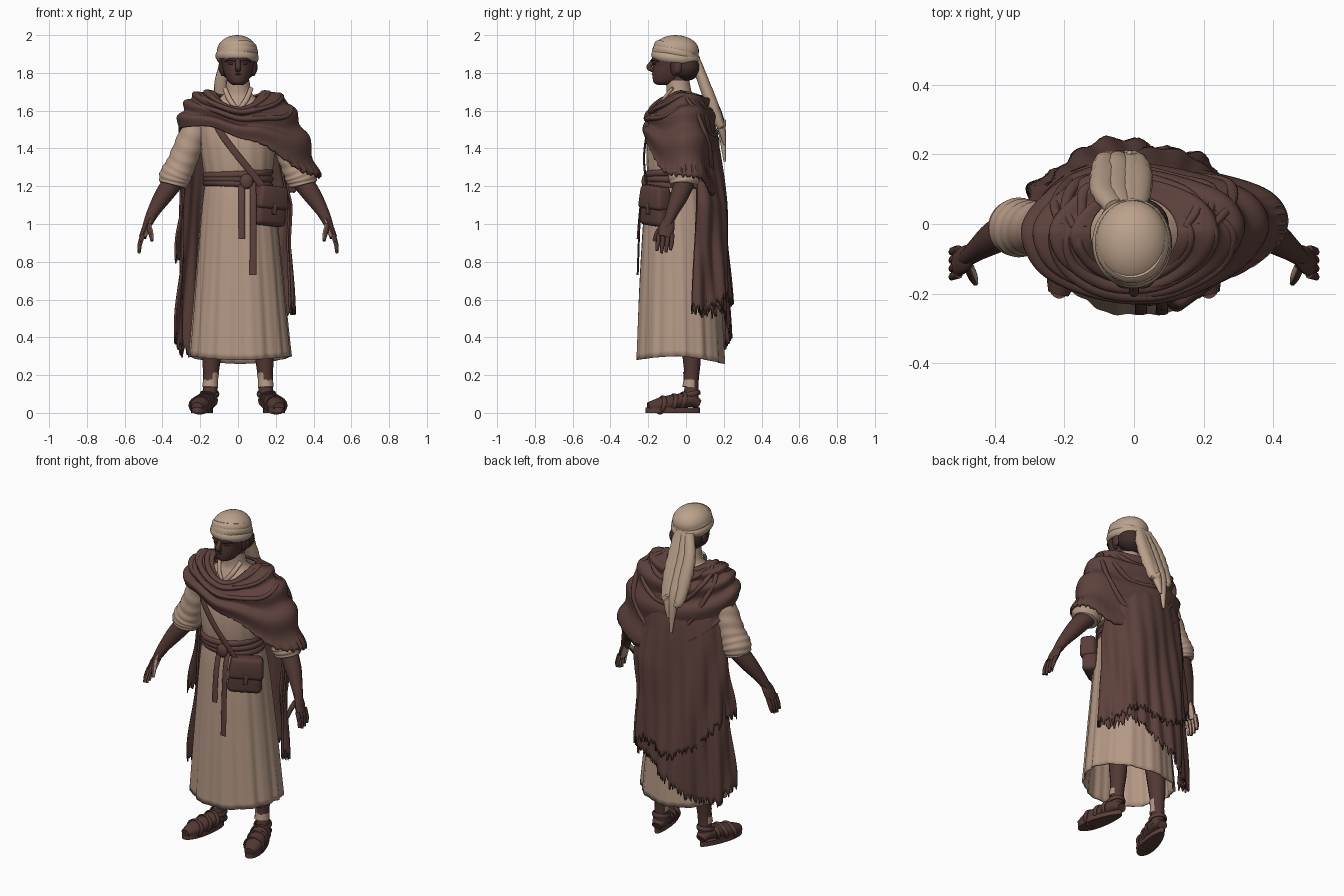
import bpy, bmesh, random
from math import sin, cos, pi, radians
from mathutils import Vector, Matrix

random.seed(4)
if "Cube" in bpy.data.objects:
    bpy.data.objects.remove(bpy.data.objects["Cube"])


def material(name, rgb):
    m = bpy.data.materials.new(name)
    m.use_nodes = True
    m.diffuse_color = (*rgb, 1)
    bsdf = m.node_tree.nodes["Principled BSDF"]
    bsdf.inputs["Base Color"].default_value = (*rgb, 1)
    bsdf.inputs["Roughness"].default_value = 0.9
    return m


LINEN = material("linen", (0.46, 0.315, 0.235))
TURBAN = material("turban_linen", (0.5, 0.36, 0.26))
WOOL = material("brown_wool", (0.11, 0.053, 0.045))
LEATHER = material("leather", (0.1, 0.047, 0.04))
SKIN = material("dark_skin", (0.085, 0.04, 0.034))
HAIR = material("dark_hair", (0.05, 0.027, 0.024))


def finish(name, bm, mat, thick=0):
    mesh = bpy.data.meshes.new(name)
    bmesh.ops.recalc_face_normals(bm, faces=bm.faces)
    bm.to_mesh(mesh)
    bm.free()
    mesh.materials.append(mat)
    ob = bpy.data.objects.new(name, mesh)
    bpy.context.collection.objects.link(ob)
    if thick:
        mod = ob.modifiers.new("Thickness", 'SOLIDIFY')
        mod.thickness, mod.offset = thick, 0
    bpy.ops.object.select_all(action='DESELECT')
    ob.select_set(True)
    bpy.context.view_layer.objects.active = ob
    bpy.ops.object.shade_smooth_by_angle(angle=radians(45))
    return ob


def sheet(name, f, nu, nv, mat, thick=0, cap=False):
    """Grid surface from f(u, v); coinciding borders are welded."""
    bm = bmesh.new()
    rows = [[bm.verts.new(f(i / nu, j / nv)) for i in range(nu + 1)] for j in range(nv + 1)]
    for a, b in zip(rows, rows[1:]):
        for i in range(nu):
            bm.faces.new((a[i], a[i + 1], b[i + 1], b[i]))
    bmesh.ops.remove_doubles(bm, verts=bm.verts, dist=1e-5)
    if cap:
        bmesh.ops.holes_fill(bm, edges=[e for e in bm.edges if e.is_boundary])
    return finish(name, bm, mat, thick)


def spline(p, t, closed=False):
    n = len(p) if closed else len(p) - 1
    i = min(int(t * n), n - 1)
    s = t * n - i
    a, b, c, d = (Vector(p[k % n] if closed else p[max(0, min(k, n))]) for k in range(i - 1, i + 3))
    return b + (c - a) * (s / 2) + (a * 2 - b * 5 + c * 4 - d) * (s * s / 2) + (b * 3 - a - c * 3 + d) * (s ** 3 / 2)


def body(name, keys, mat, fold=lambda a, v: 0, hem=lambda a, v: 0, nu=64, nv=24, x=0, **kw):
    """Upright loft from keys of (z, centre y, x radius, y radius); x shifts the foot."""
    def f(u, v):
        z, cy, rx, ry = spline(keys, v)
        a, g = u * 2 * pi, 1 + fold(u * 2 * pi, v)
        return x * v + rx * g * cos(a), cy + ry * g * sin(a), z + hem(a, v)
    return sheet(name, f, nu, nv, mat, **kw)


def tube(name, pts, mat, flat=1, ref=(0, 1, 0), ripple=0, nu=14, nv=16):
    """Capped tube along points of (x, y, z, radius)."""
    def f(u, v):
        p = spline(pts, v)
        d = (spline(pts, min(1, v + .01)) - spline(pts, max(0, v - .01))).to_3d().normalized()
        side = d.cross(Vector(ref)).normalized()
        r = p[3] * (1 + ripple * sin(v * 50 + 3 * sin(u * 2 * pi)))
        return p.to_3d() + (side * cos(u * 2 * pi) + side.cross(d) * sin(u * 2 * pi) * flat) * r
    return sheet(name, f, nu, nv, mat, cap=True)


def ball(name, c, r, mat, nu=28, nv=16):
    return sheet(name, lambda u, v: Vector((r[0] * sin(pi * v) * cos(2 * pi * u),
                 r[1] * sin(pi * v) * sin(2 * pi * u), r[2] * cos(pi * v))) + Vector(c), nu, nv, mat)


def ring(name, c, rx, ry, r, mat, tilt=(0, 0), tall=1):
    rot = Matrix.Rotation(tilt[0], 3, 'X') @ Matrix.Rotation(tilt[1], 3, 'Y')
    def f(u, v):
        a, b = 2 * pi * u, 2 * pi * v
        k = r * cos(b)
        return rot @ Vector(((rx + k) * cos(a), (ry + k) * sin(a), r * tall * sin(b))) + Vector(c)
    return sheet(name, f, 48, 10, mat)


# Long pleated skirt and bloused tunic top
pleat = lambda a, v: v * (.02 * sin(13 * a + 2 * sin(2 * a)) + .01 * sin(27 * a))
body("skirt", [(1.24, -.055, .165, .14), (1.1, -.045, .19, .172), (.7, -.035, .226, .208), (.28, -.03, .264, .23)],
     LINEN, pleat, lambda a, v: .02 * v * cos(a) ** 2 - .02 * v * max(0, sin(a)), nu=140, x=.012, thick=.008)
body("tunic", [(1.2, -.045, .16, .14), (1.29, -.045, .182, .16), (1.45, -.04, .2, .165), (1.57, -.03, .19, .13),
               (1.65, -.03, .12, .09), (1.69, -.035, .075, .068), (1.76, -.045, .06, .062)],
     LINEN, lambda a, v: .012 * sin(16 * a + 9 * v) * (1 - v), nu=96)
for s in (-1, 1):
    tube("collar_edge", [(s * .07, -.07, 1.72, .012), (s * .045, -.12, 1.66, .014), (0, -.145, 1.6, .01)], LINEN, .6)

# Sash and hanging ends
for i in range(3):
    ring("sash_wrap", (0, -.05, 1.21 + .028 * i), .168, .15, .02, WOOL, (.03 * (i - 1), .05 * (1 - i)))
ball("sash_knot", (.045, -.215, 1.225), (.035, .02, .04), WOOL)
for x, low in ((.02, .92), (.08, .73)):
    tube("sash_end", [(x, -.21, 1.22, .016), (x, -.24, 1.1, .017), (x, -.256, low, .018)], WOOL, .3)

# Head
body("head", [(1.735, -.115, .02, .03), (1.75, -.105, .048, .066), (1.79, -.088, .07, .09), (1.84, -.076, .084, .1),
              (1.89, -.07, .092, .11), (1.94, -.06, .07, .09)], SKIN, cap=True)
tube("neck", [(0, -.045, 1.7, .056), (0, -.05, 1.82, .058)], SKIN)
ball("back_hair", (0, .0, 1.828), (.1, .078, .07), HAIR)
tube("nose", [(0, -.17, 1.872, .012), (0, -.184, 1.85, .013), (0, -.196, 1.829, .014), (0, -.172, 1.815, .014)], SKIN)
tube("lips", [(-.028, -.163, 1.79, .004), (0, -.174, 1.793, .008), (.028, -.163, 1.79, .004)], HAIR, .7, (0, 0, 1))
ball("chin", (0, -.15, 1.76), (.034, .024, .022), SKIN)
for s in (-1, 1):
    tube("brow", [(s * .014, -.178, 1.865, .008), (s * .04, -.172, 1.872, .009), (s * .066, -.146, 1.862, .005)],
         HAIR, .8, (0, 0, 1))
    ball("eye", (s * .036, -.163, 1.85), (.015, .01, .007), HAIR)
    ball("ear", (s * .09, -.045, 1.83), (.013, .024, .034), SKIN)
    ball("sideburn", (s * .082, -.06, 1.835), (.018, .022, .052), HAIR)

# Turban with wound bands and long trailing tail
ball("turban_dome", (-.005, -.055, 1.915), (.106, .124, .085), TURBAN)
for i, (z, tx, ty) in enumerate([(1.884, -.12, .07), (1.897, -.26, -.16), (1.9, -.06, .18), (1.924, -.24, -.08)]):
    ring("turban_band", (-.005, -.055, z), .1 - .003 * i, .115 - .004 * i, .015, TURBAN, (tx, ty), 1.6)
for x, end in ((-.085, 1.5), (-.045, 1.33), (-.005, 1.42), (.012, 1.55)):
    tube("turban_tail", [(x * .6, .045, 1.88, .032), (x, .09, 1.76, .038), (x, .135, 1.64, .042),
                         (x * .9 - .005, .185, 1.52, .03), (x * .5 - .02, .205, end, .008)], TURBAN, .8, ripple=.05)

# Arms, rolled sleeves and hands
for s in (-1, 1):
    side = "left" if s > 0 else "right"
    m = lambda pts: [(s * p[0], *p[1:]) for p in pts]
    tube(side + "_sleeve", m([(.19, -.01, 1.59, .065), (.248, -.01, 1.45, .074), (.3, -.01, 1.32, .077),
                              (.333, -.01, 1.25, .084), (.345, -.012, 1.205, .072)]), LINEN, ripple=.025, nu=28, nv=48)
    tube(side + "_forearm", m([(.33, 0, 1.24, .055), (.395, -.035, 1.15, .048), (.445, -.07, 1.07, .034),
                               (.47, -.09, 1.02, .027), (.488, -.102, .98, .02)]), SKIN)
    hand = [tube(side + "_palm", m([(.465, -.088, 1.03, .027), (.485, -.1, .985, .04), (.505, -.112, .93, .04)]),
                 SKIN, .5, (1, 0, 0)),
            tube(side + "_thumb", m([(.475, -.12, .995, .014), (.463, -.15, .955, .014), (.455, -.17, .91, .008)]), SKIN)]
    for k in range(4):
        y, drop = -.145 + .024 * k, .012 * abs(k - 1.3)
        hand.append(tube(side + "_finger", m([(.503, y, .945, .012), (.519, y - .004, .895, .012),
                                              (.524, y - .01, .842 + drop, .008)]), SKIN, nu=8, nv=8))
    # Pale inner side of the hand
    for ob in hand:
        ob.data.materials.append(LINEN)
        for p in ob.data.polygons:
            p.material_index = int(p.normal.x * s < -.6)

# Legs, feet and strapped sandals
for s in (-1, 1):
    side = "left" if s > 0 else "right"
    m = lambda pts: [(s * p[0], *p[1:]) for p in pts]
    tube(side + "_leg", m([(.13, .015, .5, .06), (.14, .03, .3, .05), (.145, .03, .17, .038), (.15, .025, .06, .042)]), SKIN)
    tube(side + "_foot", m([(.148, .07, .045, .03), (.155, .02, .068, .048), (.175, -.05, .06, .05),
                            (.2, -.13, .042, .052), (.217, -.2, .032, .03)]), SKIN, .8, (0, 0, 1))
    def sole(u, v, s=s):
        a, k = 2 * pi * u, (0, 1, 1, 0)[round(v * 3)]
        w = .046 - .012 * sin(a)
        p = Matrix.Rotation(radians(14), 3, 'Z') @ Vector((w * cos(a) * k, .148 * sin(a) * k, .028 * (v > .5)))
        return s * (p.x + .185), p.y - .07, p.z
    sheet(side + "_sole", sole, 36, 3, LEATHER)
    for x, y, z, r in ((.166, -.02, .065, .054), (.182, -.07, .054, .055), (.2, -.13, .042, .056)):
        ring(side + "_strap", (s * x, y, z), r, .8 * r, .007, LEATHER, (pi / 2 - .25, s * .25), 1.8)
    ring(side + "_heel_strap", (s * .15, .025, .1), .044, .046, .007, LEATHER, (.2, 0), 2)
    # Pale ankle wrap, higher on the inner side
    wrap = tube(side + "_ankle_wrap", m([(.142, .026, .215, .042), (.145, .026, .18, .04), (.147, .022, .135, .042)]), LINEN)
    wrap.data.materials.append(SKIN)
    for p in wrap.data.polygons:
        p.material_index = int(p.center.z > .175 and p.normal.x * s > -.1)

# Back cloak in two ragged layers; hem heights run from left to right
def cloak(name, top, hem, grow):
    jag = [random.uniform(-.05, .015) for _ in range(161)]
    size = [(.2, .115), (.255, .165), (.275, .19), (.285, .208), (.295, .222), (.305, .23)]
    def f(u, v):
        th = radians(20 - 13 * v) * (1 - u) + radians(158 + 27 * v) * u
        low = spline(hem, max(0, min(1, th / pi))).x
        z = top + (low - top) * v + jag[round(u * 160)] * v ** 14
        rx, ry = spline(size, max(0, min(1, (1.6 - z) / 1.2)))
        g = grow + v * (.012 * sin(9 * th + 5 * v + 2 * sin(2 * th)) + .007 * sin(21 * th - 4 * v))
        g += .03 * max(0, cos(th)) * max(0, 1 - abs(z - 1.1) / .2)
        return -.02 + (rx + g) * cos(th), (ry + g) * sin(th) * (1 + .08 * cos(th)), z
    sheet(name, f, 160, 36, WOOL, thick=.01)


cloak("cloak_long_layer", 1.6, [(z, 0) for z in (.58, .54, .57, .45, .37, .34, .4)], 0)
cloak("cloak_short_layer", 1.55, [(z, 0) for z in (.57, .57, .66, .61, .67, .8, .84)], .014)

# Shawl wrapped over both shoulders, hanging over the left arm
EDGE = [(.425, -.01, 1.25), (.385, .08, 1.23), (.24, .13, 1.15), (0, .168, 1.2), (-.16, .145, 1.3), (-.27, .07, 1.4),
        (-.32, -.02, 1.5), (-.27, -.13, 1.52), (-.14, -.195, 1.52), (0, -.22, 1.465), (.15, -.205, 1.42),
        (.335, -.12, 1.28)]


def shawl(u, v):
    a = 2 * pi * u
    low = spline(EDGE, u, True)
    neck = Vector((.125 * cos(a), -.025 + .105 * sin(a), 1.7 - .1 * max(0, -sin(a)) ** 2 - .03 * max(0, sin(a))))
    mid = Vector((low.x * (.8 - .08 * cos(a)), low.y * (.88 + .1 * max(0, sin(a))), neck.z + .03))
    p = neck * (1 - v) ** 2 + mid * (2 * v * (1 - v)) + low * v * v
    w = .011 * sin(2 * pi * 4 * v + 2.2 * sin(a + .6)) * min(1, 4 * v)
    p += Vector((cos(a) * w, sin(a) * w, w * .6))
    p.z += (.007 * sin(41 * a) + .006 * sin(67 * a)) * max(0, cos(a)) * v ** 10
    return p


sheet("shawl", shawl, 160, 48, WOOL, thick=.012)


# Draped rolls following the shawl around the neck, chest and back
def roll(name, u0, u1, depth, sag, r):
    pts = []
    for k in range(9):
        t = k / 8
        p = Vector(shawl((u0 + (u1 - u0) * t) % 1, depth + sag * sin(pi * t)))
        pts.append((*p, r * (.5 + .5 * sin(pi * t))))
    tube(name, pts, WOOL, .8, (0, 0, 1), nv=40)


for i in range(3):
    roll("chest_fold", .47 - .01 * i, 1.06, .08 + .14 * i, .1 + .1 * i, .018)
    roll("back_fold", .02, .48, .06 + .12 * i, .35 + .13 * i, .02)

# Satchel with flap, pocket strap and shoulder belt
def block(name, c, size, bevel, mat):
    bm = bmesh.new()
    bmesh.ops.create_cube(bm, size=1)
    for v in bm.verts:
        taper = .88 if v.co.z > 0 else 1
        v.co = Vector((v.co.x * size[0] * taper, v.co.y * size[1] * taper, v.co.z * size[2]))
    bmesh.ops.bevel(bm, geom=bm.edges[:], offset=bevel, segments=3, affect='EDGES', profile=.5)
    turn = Matrix.Rotation(radians(36), 4, 'Z') @ Matrix.Rotation(radians(5), 4, 'Y')
    bmesh.ops.transform(bm, matrix=Matrix.Translation((.165, -.16, 1.095)) @ turn @ Matrix.Translation(c), verts=bm.verts)
    return finish(name, bm, mat)


block("satchel", (0, 0, 0), (.195, .09, .21), .028, LEATHER)
block("satchel_flap", (0, -.008, .045), (.2, .095, .125), .022, LEATHER)
block("satchel_tab", (0, -.05, -.015), (.026, .014, .06), .004, WOOL)
tube("shoulder_belt", [(-.14, -.16, 1.58, .018), (-.09, -.205, 1.48, .018), (0, -.222, 1.36, .018),
                       (.09, -.215, 1.25, .018), (.15, -.205, 1.17, .018)], LEATHER, .3)
